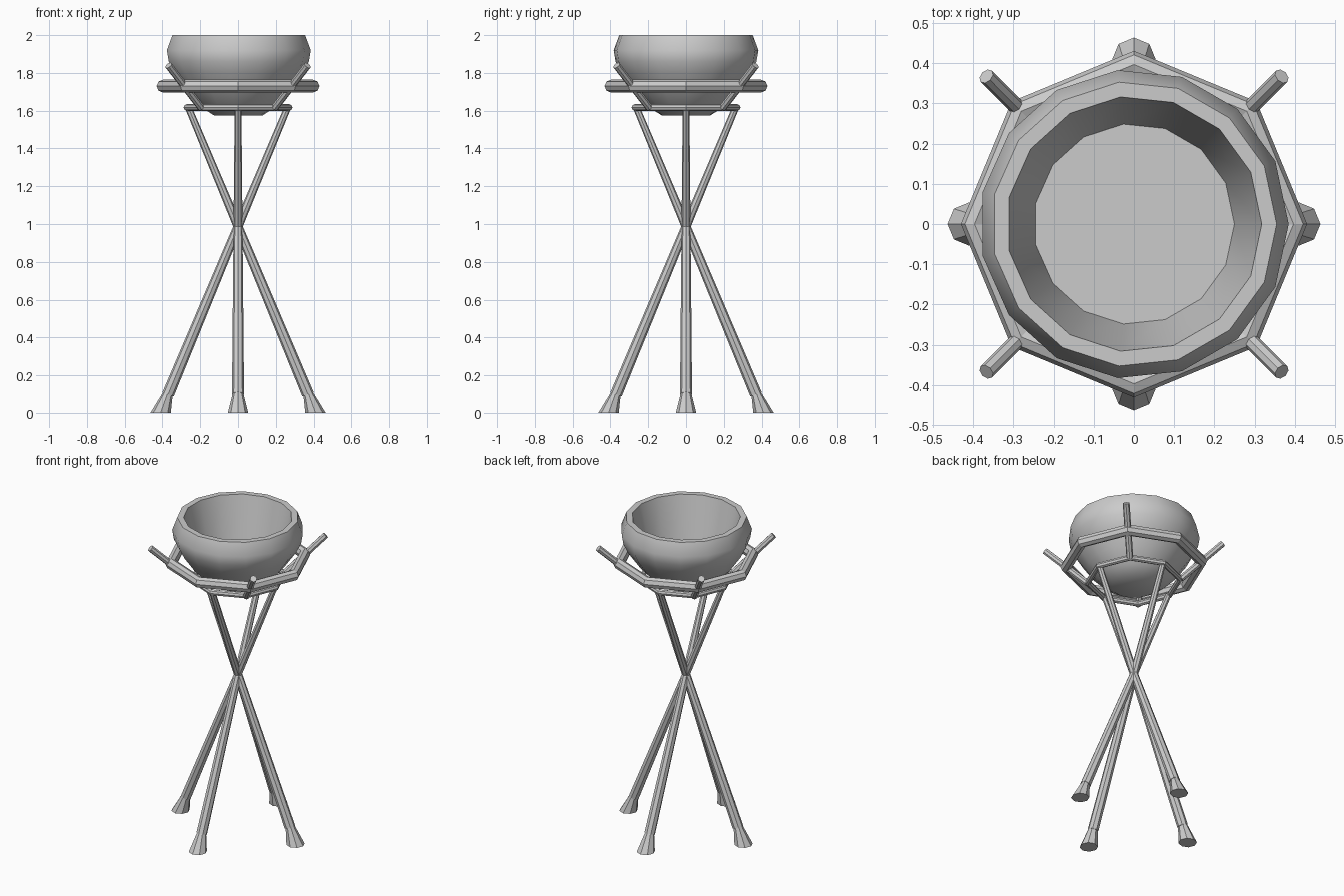
import bpy, bmesh
from math import cos, sin, pi, radians
from mathutils import Vector

if "Cube" in bpy.data.objects:
    bpy.data.objects.remove(bpy.data.objects["Cube"])


def finish(name, bm, smooth=None):
    bmesh.ops.recalc_face_normals(bm, faces=bm.faces)
    me = bpy.data.meshes.new(name)
    bm.to_mesh(me)
    bm.free()
    ob = bpy.data.objects.new(name, me)
    bpy.context.collection.objects.link(ob)
    if smooth:
        bpy.ops.object.select_all(action='DESELECT')
        ob.select_set(True)
        bpy.context.view_layer.objects.active = ob
        bpy.ops.object.shade_smooth_by_angle(angle=radians(smooth))
    return ob


def loft(name, rings, smooth=None):
    """Skin a list of equal-sized point rings and cap both ends."""
    bm = bmesh.new()
    loops = [[bm.verts.new(p) for p in ring] for ring in rings]
    n = len(loops[0])
    for a, b in zip(loops, loops[1:]):
        for i in range(n):
            j = (i + 1) % n
            bm.faces.new((a[i], a[j], b[j], b[i]))
    bm.faces.new(loops[0])
    bm.faces.new(loops[-1])
    return finish(name, bm, smooth)


def circle(r, z, n, cx=0, cy=0, start=0):
    return [(cx + r * cos(start + 2 * pi * i / n),
             cy + r * sin(start + 2 * pi * i / n), z) for i in range(n)]


def rod(name, a, b, ra, rb, n=8):
    a, b = Vector(a), Vector(b)
    q = (b - a).to_track_quat('Z', 'Y')
    return loft(name, [[p + q @ Vector(c) for c in circle(r, 0, n)]
                       for p, r in ((a, ra), (b, rb))])


def hoop(name, major, minor, z):
    bpy.ops.mesh.primitive_torus_add(major_segments=8, minor_segments=8,
                                     major_radius=major, minor_radius=minor,
                                     location=(0, 0, z))
    bpy.context.object.name = name


# Bowl: outer wall, rim, inner wall and flat floor
bowl = [(0.13, 1.575), (0.20, 1.62), (0.275, 1.70), (0.345, 1.80),
        (0.375, 1.86), (0.385, 1.92), (0.355, 2.0), (0.318, 2.0), (0.25, 1.69)]
loft("bowl", [circle(r, z, 15) for r, z in bowl], 35)

# Octagonal support hoops
hoop("upper_hoop", 0.397, 0.034, 1.73)
hoop("lower_hoop", 0.27, 0.018, 1.617)

for k in range(4):
    # Crossing leg with a flared foot
    t = k * pi / 2
    c, s = cos(t), sin(t)
    rod(f"leg_{k + 1}", (0.37 * c, 0.37 * s, 0.10), (-0.262 * c, -0.262 * s, 1.615),
        0.032, 0.018)
    loft(f"foot_{k + 1}", [circle(0.054, 0, 8, 0.41 * c, 0.41 * s, t),
                           circle(0.024, 0.12, 8, 0.367 * c, 0.367 * s, t)])
    # Diagonal prong through both hoops
    d = t + pi / 4
    c, s = cos(d), sin(d)
    rod(f"prong_{k + 1}", (0.275 * c, 0.275 * s, 1.615), (0.52 * c, 0.52 * s, 1.84),
        0.02, 0.02)
